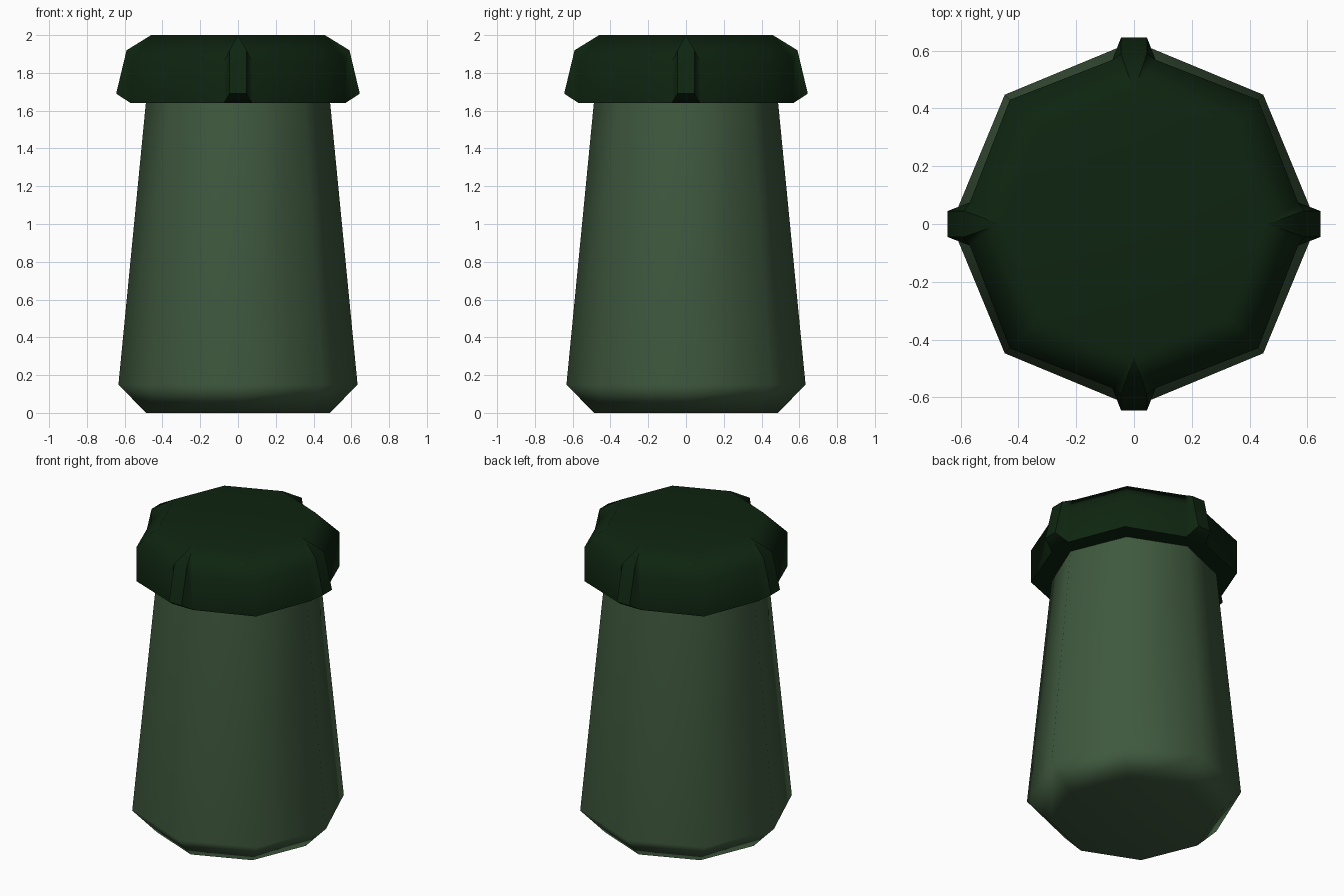
import bpy, bmesh, math
from mathutils import Matrix

if "Cube" in bpy.data.objects:
    bpy.data.objects.remove(bpy.data.objects["Cube"], do_unlink=True)


def material(name, rgb):
    m = bpy.data.materials.new(name)
    m.use_nodes = True
    m.diffuse_color = (*rgb, 1)
    m.node_tree.nodes["Principled BSDF"].inputs["Base Color"].default_value = (*rgb, 1)
    return m


def finish(bm, name, mat):
    bmesh.ops.recalc_face_normals(bm, faces=bm.faces[:])
    mesh = bpy.data.meshes.new(name)
    bm.to_mesh(mesh)
    bm.free()
    ob = bpy.data.objects.new(name, mesh)
    bpy.context.collection.objects.link(ob)
    mesh.materials.append(mat)
    bpy.ops.object.select_all(action="DESELECT")
    ob.select_set(True)
    bpy.context.view_layer.objects.active = ob
    bpy.ops.object.shade_smooth_by_angle(angle=math.radians(60))
    # Large faces dominate the soft shading
    mod = ob.modifiers.new("Weighted normals", "WEIGHTED_NORMAL")
    mod.keep_sharp = True
    return ob


body_green = material("Muted green", (0.050, 0.100, 0.048))
cap_green = material("Dark green", (0.0045, 0.0180, 0.0052))

# Tapered eight-sided body with a chamfered foot
bm = bmesh.new()
rings = []
for radius, z in ((0.487, 0), (0.633, 0.15), (0.487, 1.65)):
    rings.append([bm.verts.new((radius * math.cos(i * math.pi / 4),
                                radius * math.sin(i * math.pi / 4), z))
                  for i in range(8)])
for low, high in zip(rings, rings[1:]):
    for i in range(8):
        j = (i + 1) % 8
        bm.faces.new((low[i], low[j], high[j], high[i]))
bm.faces.new(rings[0][::-1])
bm.faces.new(rings[-1])
finish(bm, "body", body_green)

# Cap: each quarter has one grip lug and one plain corner
BOTTOM, RIM, TOP = 1.64, 1.86, 2.0
POINTS = {
    "base_r": (0.568, -0.075, BOTTOM), "base_l": (0.568, 0.075, BOTTOM),
    "rim_r": (0.568, -0.075, RIM), "rim_l": (0.568, 0.075, RIM),
    "low_r": (0.645, -0.045, 1.69), "low_l": (0.645, 0.045, 1.69),
    "high_r": (0.59, -0.045, 1.92), "high_l": (0.59, 0.045, 1.92),
    "apex": (0.46, 0, TOP),
    "corner": (0.43, 0.43, BOTTOM), "corner_rim": (0.43, 0.43, RIM),
    "corner_top": (0.326, 0.326, TOP),
}
bm = bmesh.new()
quarters = []
for k in range(4):
    turn = Matrix.Rotation(k * math.pi / 2, 3, "Z")
    quarters.append({n: bm.verts.new(turn @ bm.verts.new(p).co)
                     for n, p in POINTS.items()})
bmesh.ops.delete(bm, geom=[v for v in bm.verts
                           if not any(v in q.values() for q in quarters)],
                 context="VERTS")

for k, q in enumerate(quarters):
    n = quarters[(k + 1) % 4]
    # Grip lug
    for names in ("base_r base_l low_l low_r", "low_r low_l high_l high_r",
                  "base_l rim_l high_l low_l", "base_r low_r high_r rim_r",
                  "high_r high_l apex", "high_l rim_l apex", "rim_r high_r apex",
                  # First wall and chamfer
                  "base_l corner corner_rim rim_l",
                  "rim_l corner_rim corner_top apex"):
        bm.faces.new([q[s] for s in names.split()])
    # Second wall and chamfer, up to the next lug
    bm.faces.new((q["corner"], n["base_r"], n["rim_r"], q["corner_rim"]))
    bm.faces.new((q["corner_rim"], n["rim_r"], n["apex"], q["corner_top"]))
bm.faces.new([q[s] for q in quarters for s in ("apex", "corner_top")])
bm.faces.new([q[s] for q in quarters for s in ("base_r", "base_l", "corner")])
finish(bm, "cap", cap_green)
